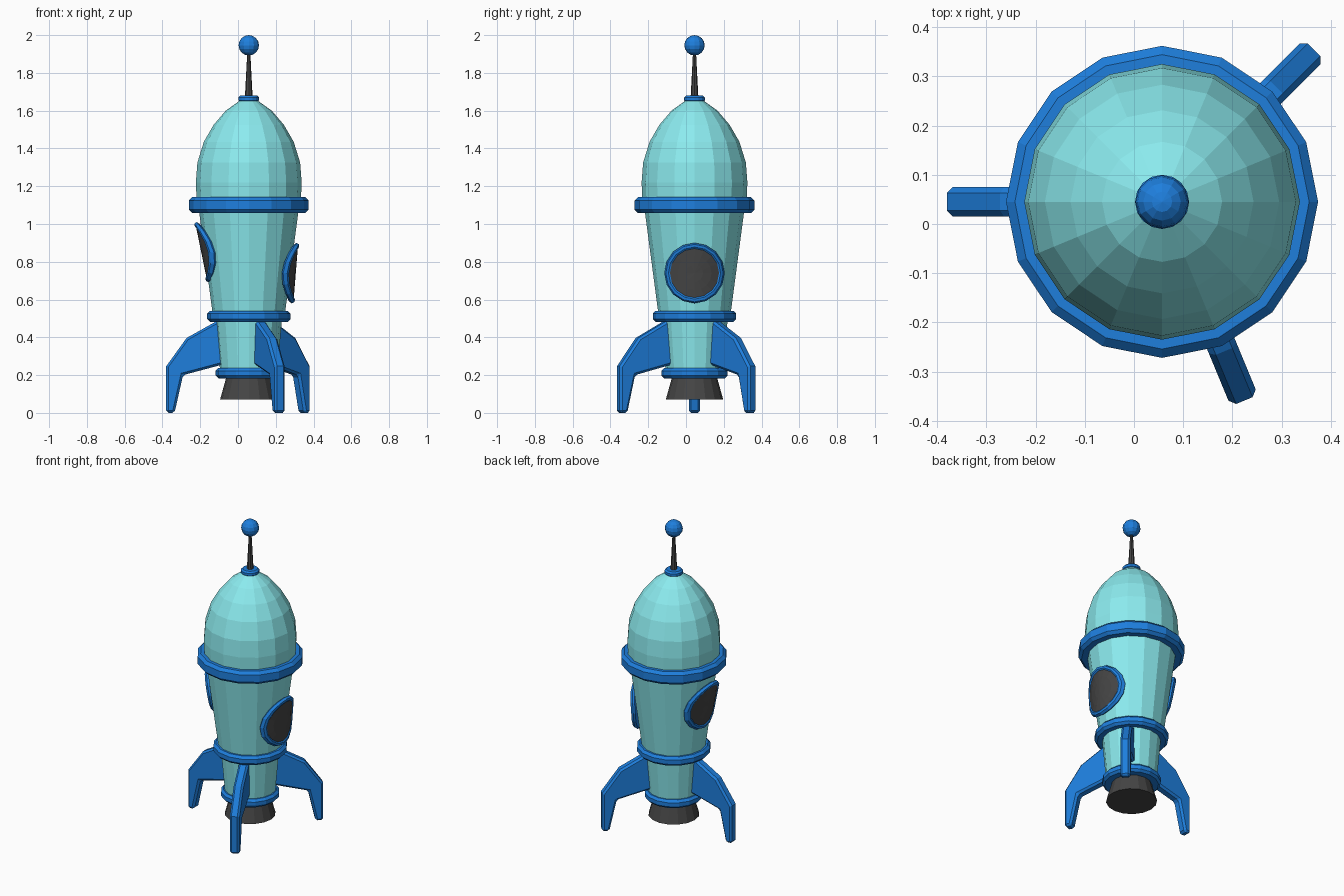
import bpy, bmesh, math
from mathutils import Matrix, Vector

if "Cube" in bpy.data.objects:
    bpy.data.objects.remove(bpy.data.objects["Cube"])

CX, CY, SIDES = 0.057, 0.045, 16      # rocket axis and side count
AXIS = Vector((CX, CY, 0))


def material(name, rgb):
    m = bpy.data.materials.new(name)
    m.diffuse_color = (*rgb, 1)
    m.use_nodes = True
    m.node_tree.nodes["Principled BSDF"].inputs["Base Color"].default_value = m.diffuse_color
    return m


AQUA = material("aqua", (0.26, 0.83, 0.86))
BLUE = material("blue", (0.013, 0.21, 0.72))
DARK = material("dark", (0.06, 0.06, 0.06))


def finish(name, bm, mat):
    bmesh.ops.remove_doubles(bm, verts=bm.verts, dist=1e-5)
    bmesh.ops.recalc_face_normals(bm, faces=bm.faces)
    me = bpy.data.meshes.new(name)
    bm.to_mesh(me)
    bm.free()
    me.materials.append(mat)
    ob = bpy.data.objects.new(name, me)
    bpy.context.collection.objects.link(ob)
    return ob


def sweep(name, profile, place, mat, closed=False, sides=SIDES):
    """Revolve (radius, height) points; place() maps radius, angle, height to space."""
    bm = bmesh.new()
    rows = [[bm.verts.new(place(r, 2 * math.pi * i / sides, h)) for i in range(sides)]
            for r, h in profile]
    pairs = list(zip(rows, rows[1:]))
    if closed:
        pairs.append((rows[-1], rows[0]))
    for a, b in pairs:
        for i in range(sides):
            j = (i + 1) % sides
            bm.faces.new((a[i], a[j], b[j], b[i]))
    return finish(name, bm, mat)


def upright(r, a, z):
    return AXIS + Vector((r * math.cos(a), r * math.sin(a), z))


def band(name, inner, outer, z0, z1, c):
    """Ring with chamfered outer edges."""
    sweep(name, [(inner, z0), (outer - c, z0), (outer, z0 + c), (outer, z1 - c),
                 (outer - c, z1), (inner, z1)], upright, BLUE, closed=True)


# hull, dome and nozzle
sweep("hull", [(0, 0.2), (0.15, 0.2), (0.176, 0.5), (0.192, 0.53), (0.266, 1.09), (0, 1.09)],
      upright, AQUA)
sweep("dome", [(0, 1.1), (0.275, 1.1), (0.28, 1.22), (0.272, 1.325), (0.238, 1.435),
               (0.186, 1.525), (0.122, 1.6), (0.045, 1.655), (0, 1.66)], upright, AQUA)
sweep("nozzle", [(0, 0.07), (0.152, 0.07), (0.113, 0.21), (0, 0.21)], upright, DARK)

# blue bands around the hull
band("bottom_band", 0.12, 0.175, 0.183, 0.237, 0.014)
band("lower_band", 0.15, 0.221, 0.482, 0.54, 0.015)
band("upper_band", 0.24, 0.317, 1.058, 1.142, 0.018)
band("antenna_collar", 0.005, 0.055, 1.645, 1.68, 0.01)

# antenna rod and ball
sweep("antenna", [(0, 1.66), (0.021, 1.66), (0.008, 1.91), (0, 1.91)], upright, DARK, sides=8)
bm = bmesh.new()
bmesh.ops.create_uvsphere(bm, u_segments=12, v_segments=8, radius=0.054,
                          matrix=Matrix.Translation((CX, CY, 1.946)))
finish("antenna_ball", bm, BLUE)


# windows bent around the hull
def window(name, angle, zc, reach, lean):
    bend = 0.25
    turn = Matrix.Rotation(angle, 3, 'Z')

    def place(r, a, h):
        u, v = r * math.cos(a), r * math.sin(a)
        out = reach + lean * v + h - bend + math.sqrt(bend * bend - u * u)
        return AXIS + turn @ Vector((out, u, zc + v))

    sweep(name + "_frame", [(0.12, -0.045), (0.15, -0.03), (0.16, -0.015), (0.152, 0),
                            (0.138, 0), (0.13, -0.006)], place, BLUE, closed=True)
    sweep(name + "_pane", [(0.132, -0.006), (0.09, -0.006), (0.045, -0.006), (0, -0.006)],
          place, DARK)


window("right_window", 0, 0.74, 0.255, 0.08)
window("left_window", math.pi, 0.85, 0.2575, 0.205)

# three bevelled fins
FIN = [(0.13, 0.51), (0.171, 0.485), (0.329, 0.397), (0.437, 0.247), (0.437, 0),
       (0.393, 0), (0.348, 0.2), (0.16, 0.25), (0.12, 0.26)]
for i, deg in enumerate((45, 180, -67.5)):
    bm = bmesh.new()
    turn = Matrix.Rotation(math.radians(deg), 3, 'Z')
    front, back = ([bm.verts.new(AXIS + turn @ Vector((r, y, z))) for r, z in FIN]
                   for y in (-0.03, 0.03))
    bm.faces.new(front)
    bm.faces.new(back[::-1])
    for k in range(len(FIN)):
        n = (k + 1) % len(FIN)
        bm.faces.new((front[k], front[n], back[n], back[k]))
    fin = finish(f"fin_{i + 1}", bm, BLUE)
    bev = fin.modifiers.new("bevel", 'BEVEL')
    bev.width = 0.012
    bev.segments = 1
    bev.limit_method = 'ANGLE'
    bev.angle_limit = math.radians(60)
